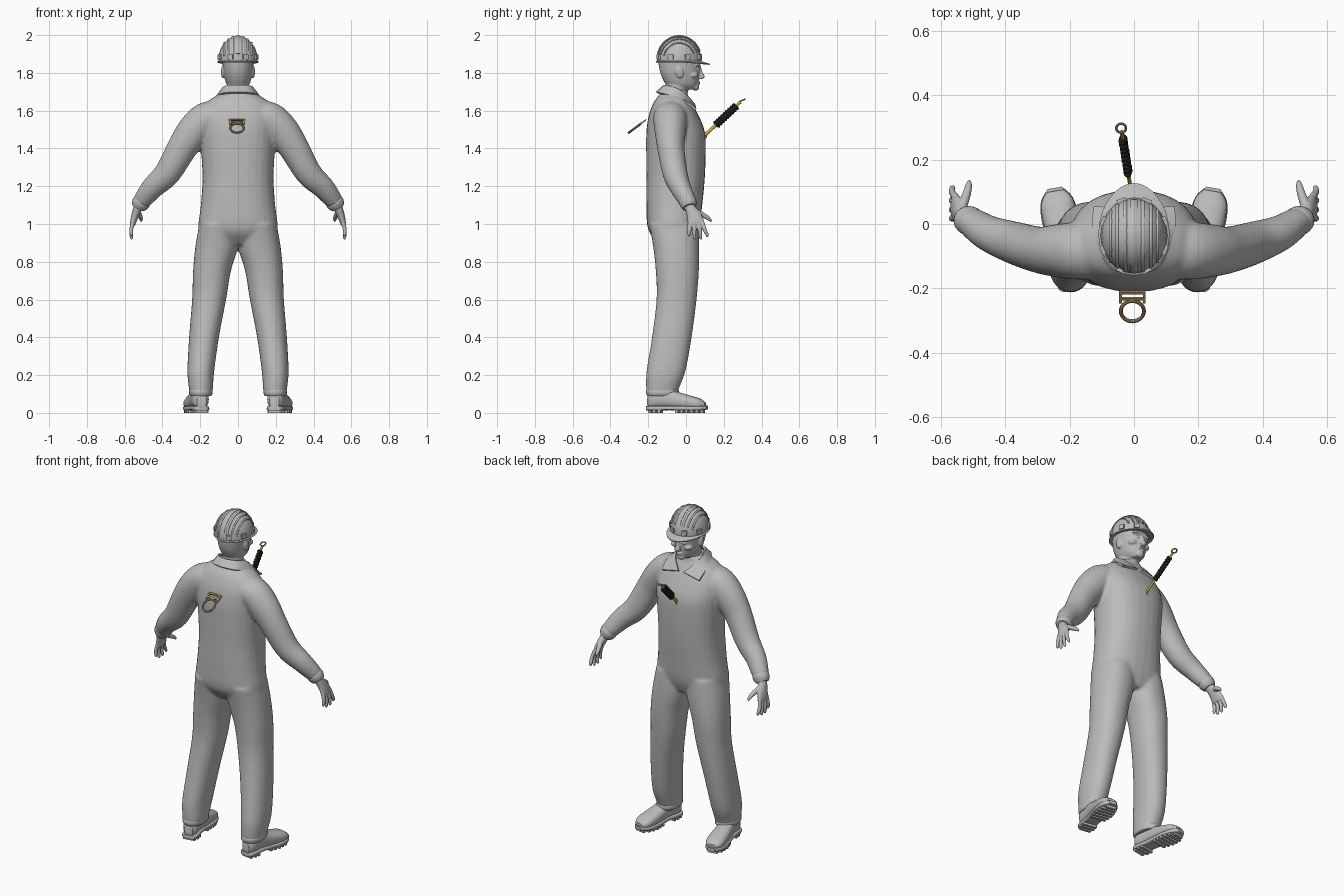
import bpy, bmesh, math
from mathutils import Vector, Matrix

cube = bpy.data.objects.get("Cube")
if cube:
    bpy.data.objects.remove(cube, do_unlink=True)

X, Y, Z = Vector((1, 0, 0)), Vector((0, 1, 0)), Vector((0, 0, 1))


def material(name, rgb):
    m = bpy.data.materials.new(name)
    m.use_nodes = True
    m.diffuse_color = (*rgb, 1)
    m.node_tree.nodes["Principled BSDF"].inputs["Base Color"].default_value = (*rgb, 1)
    return m


GREY = material("plain grey", (0.5, 0.5, 0.5))
TAN = material("tan metal", (0.42, 0.31, 0.15))
YELLOW = material("yellow metal", (0.55, 0.38, 0.04))
BLACK = material("black rubber", (0.015, 0.015, 0.015))


def finish(bm, name, mat, voxel=0, smooth=0, thick=0, angle=40):
    """Turn a bmesh into an object; a voxel size fuses its overlapping shells."""
    bmesh.ops.recalc_face_normals(bm, faces=bm.faces)
    mesh = bpy.data.meshes.new(name)
    bm.to_mesh(mesh)
    bm.free()
    mesh.materials.append(mat)
    ob = bpy.data.objects.new(name, mesh)
    bpy.context.collection.objects.link(ob)
    bpy.ops.object.select_all(action="DESELECT")
    ob.select_set(True)
    bpy.context.view_layer.objects.active = ob
    if thick:
        ob.modifiers.new("thickness", "SOLIDIFY").thickness = thick
    if voxel:
        r = ob.modifiers.new("fuse", "REMESH")
        r.mode, r.voxel_size = "VOXEL", voxel
        s = ob.modifiers.new("soften", "SMOOTH")
        s.factor, s.iterations = 0.5, smooth
    for m in list(ob.modifiers):
        bpy.ops.object.modifier_apply(modifier=m.name)
    bpy.ops.object.shade_smooth_by_angle(angle=math.radians(angle))
    return ob


def spline(rows, steps):
    """Catmull-Rom interpolation of rows of numbers."""
    out = []
    for i in range(len(rows) - 1):
        p = [rows[max(0, min(len(rows) - 1, i + k))] for k in (-1, 0, 1, 2)]
        for s in range(steps):
            t = s / steps
            out.append([b + 0.5 * t * (c - a + t * (2*a - 5*b + 4*c - d + t * (3*(b - c) + d - a)))
                        for a, b, c, d in zip(*p)])
    return out + [list(rows[-1])]


def loft(bm, rows, ref=Y, flat=None, power=2.0, sides=28, steps=4, side=1, mat=None):
    """Skin rounded sections given as (x, y, z, half width, half depth)."""
    rows = spline(rows, steps)
    pts = [Vector(r[:3]) for r in rows]
    rings = []
    for i, r in enumerate(rows):
        t = flat or (pts[min(i + 1, len(pts) - 1)] - pts[max(i - 1, 0)]).normalized()
        u = ref.cross(t).normalized()
        v = t.cross(u)
        ring = []
        for k in range(sides):
            c, s = math.cos(math.tau * k / sides), math.sin(math.tau * k / sides)
            p = pts[i] + u * r[3] * math.copysign(abs(c) ** (2 / power), c) \
                + v * r[4] * math.copysign(abs(s) ** (2 / power), s)
            p.x *= side
            ring.append(bm.verts.new(mat @ p if mat else p))
        rings.append(ring)
    for a, b in zip(rings, rings[1:]):
        for k in range(sides):
            bm.faces.new((a[k], a[k - 1], b[k - 1], b[k]))
    bm.faces.new(rings[0])
    bm.faces.new(rings[-1])


def ball(bm, loc, size, rot=None):
    m = Matrix.Translation(loc) @ (rot or Matrix()) @ Matrix.Diagonal((*size, 1))
    bmesh.ops.create_uvsphere(bm, u_segments=20, v_segments=12, radius=1, matrix=m)


def box(bm, loc, size, mat=Matrix()):
    m = mat @ Matrix.Translation(loc) @ Matrix.Diagonal((*size, 1))
    bmesh.ops.create_cube(bm, size=1, matrix=m)


def hoop(bm, radius, wire, mat, squash=1.0):
    """Closed ring of round wire in the local xy plane."""
    n, w = 28, 8
    v = [[bm.verts.new(mat @ Vector((
        (radius + wire * math.cos(math.tau * j / w)) * math.cos(math.tau * i / n),
        (radius + wire * math.cos(math.tau * j / w)) * math.sin(math.tau * i / n) * squash,
        wire * math.sin(math.tau * j / w)))) for j in range(w)] for i in range(n)]
    for i in range(n):
        for j in range(w):
            bm.faces.new((v[i - 1][j - 1], v[i][j - 1], v[i][j], v[i - 1][j]))


# Coverall: torso, legs and sleeves fused into one skin
bm = bmesh.new()
loft(bm, [(0, -.05, .89, .17, .09), (0, -.065, .97, .21, .135), (0, -.062, 1.1, .197, .148),
          (0, -.055, 1.25, .188, .155), (0, -.053, 1.42, .198, .158), (0, -.056, 1.5, .203, .153),
          (0, -.066, 1.58, .2, .13), (0, -.07, 1.645, .165, .10), (0, -.066, 1.685, .105, .075),
          (0, -.055, 1.71, .07, .065)], flat=Z, power=2.3)
for s in (1, -1):
    loft(bm, [(.197, -.125, .095, .058, .082), (.196, -.125, .125, .063, .086),
              (.197, -.106, .22, .071, .103), (.18, -.075, .4, .079, .105),
              (.153, -.05, .6, .09, .106), (.138, -.046, .75, .1, .114),
              (.113, -.052, .88, .113, .122), (.1, -.065, 1.0, .105, .13)],
         flat=Z, power=2.2, side=s)
    loft(bm, [(.10, -.08, 1.58, .075, .09), (.17, -.083, 1.555, .09, .09),
              (.235, -.083, 1.49, .09, .083), (.295, -.08, 1.404, .08, .072),
              (.373, -.058, 1.27, .07, .066), (.45, -.03, 1.195, .06, .056),
              (.497, .0, 1.137, .051, .048), (.513, .01, 1.115, .045, .043)], side=s)
finish(bm, "coverall", GREY, voxel=.009, smooth=6)

# Hem and cuff bands
bm = bmesh.new()
for s in (1, -1):
    loft(bm, [(.197, -.125, .09, .055, .08), (.197, -.125, .1, .061, .086),
              (.197, -.125, .118, .061, .087), (.197, -.125, .126, .056, .08)],
         flat=Z, power=2.2, side=s, steps=2)
    loft(bm, [(.50, .003, 1.13, .043, .041), (.51, .009, 1.118, .048, .046),
              (.52, .014, 1.102, .046, .043), (.528, .018, 1.088, .037, .036)], side=s, steps=2)
finish(bm, "hem_bands", GREY)

# Turned-down collar with two points at the chest
bm = bmesh.new()
upper = [(0, -.122, 1.735), (.055, -.108, 1.735), (.083, -.055, 1.722), (.068, .005, 1.685), (.018, .05, 1.632)]
lower = [(0, -.158, 1.7), (.075, -.138, 1.695), (.115, -.065, 1.677), (.13, .0, 1.652), (.125, .055, 1.612)]
for s in (1, -1):
    a, b = [[bm.verts.new((p[0] * s, p[1], p[2])) for p in spline(e, 4)] for e in (upper, lower)]
    for i in range(len(a) - 1):
        bm.faces.new((a[i], a[i + 1], b[i + 1], b[i]))
bmesh.ops.remove_doubles(bm, verts=bm.verts, dist=.0005)
finish(bm, "collar", GREY, thick=.012)

# Head, neck and face
bm = bmesh.new()
loft(bm, [(0, -.055, 1.62, .058, .058), (0, -.05, 1.7, .058, .06), (0, -.045, 1.76, .058, .06)], flat=Z)
loft(bm, [(0, -.01, 1.712, .036, .058), (0, -.022, 1.738, .06, .083), (0, -.03, 1.78, .073, .099),
          (0, -.034, 1.82, .079, .107), (0, -.036, 1.87, .083, .11), (0, -.036, 1.92, .08, .1),
          (0, -.036, 1.96, .055, .07)], flat=Z, power=2.2)
loft(bm, [(0, .068, 1.835, .009, .01), (0, .078, 1.8, .011, .012), (0, .084, 1.779, .016, .016),
          (0, .074, 1.768, .015, .014)], flat=Z, sides=14)
ball(bm, (0, .05, 1.724), (.027, .02, .018))
ball(bm, (0, .064, 1.752), (.024, .013, .005))
ball(bm, (0, .062, 1.741), (.021, .013, .006))
for s in (1, -1):
    ball(bm, (s * .031, .063, 1.84), (.03, .017, .008))
    ball(bm, (s * .03, .062, 1.818), (.014, .011, .008))
    ball(bm, (s * .045, .04, 1.788), (.024, .026, .016))
    ball(bm, (s * .081, -.035, 1.805), (.009, .021, .033), Matrix.Rotation(.2, 4, "X"))
finish(bm, "head", GREY, voxel=.0045, smooth=3)

# Helmet shell, ridges and rim clips
RX, RY, RZ, CY, CZ = .104, .118, .128, -.036, 1.868
bm = bmesh.new()
ball(bm, (0, CY, CZ), (RX, RY, RZ))
bmesh.ops.bisect_plane(bm, geom=bm.verts[:] + bm.edges[:] + bm.faces[:], plane_co=(0, 0, CZ - .006),
                       plane_no=-Z, clear_outer=True)
for x, r in ((0, .011), (-.028, .006), (.028, .006), (-.052, .005), (.052, .005), (-.073, .005), (.073, .005)):
    k = math.sqrt(1 - (x / RX) ** 2)
    arc = [math.radians(d) for d in range(22, 166, 13)]
    loft(bm, [(x, CY + RY * k * math.cos(a), CZ + RZ * k * math.sin(a), .004, r) for a in arc],
         ref=X, sides=10, steps=2)
for i in range(8):
    a = math.tau * (i + .5) / 8
    m = Matrix.Translation((RX * math.cos(a), CY + RY * math.sin(a), CZ + .016)) @ Matrix.Rotation(a, 4, "Z")
    box(bm, (0, 0, 0), (.012, .03, .026), m)
finish(bm, "helmet_shell", GREY)

# Helmet rim, stretched forward into a peak
bm = bmesh.new()
rings = []
for grow, drop in ((-.012, 0), (.0, -.002), (.006, -.006)):
    ring = []
    for i in range(48):
        c, s = math.cos(math.tau * i / 48), math.sin(math.tau * i / 48)
        f = max(0, s) ** 1.5 if grow >= 0 else 0
        reach = .03 if grow == 0 else .039
        ring.append(bm.verts.new(((RX + grow) * c * (1 + .12 * f * (1 - f)),
                                  CY + (RY + grow) * s + f * reach, CZ - .002 + drop - .012 * f)))
    rings.append(ring)
for a, b in zip(rings, rings[1:]):
    for i in range(48):
        bm.faces.new((a[i - 1], a[i], b[i], b[i - 1]))
finish(bm, "helmet_peak", GREY, thick=.006)

# Hands with spread fingers
for s, label in ((1, "left"), (-1, "right")):
    bm = bmesh.new()
    loft(bm, [(.518, .014, 1.11, .028, .031), (.532, .024, 1.08, .024, .029), (.545, .042, 1.045, .02, .038),
              (.555, .052, 1.01, .016, .043), (.557, .054, .992, .012, .04)], side=s)
    for y0, y1, tip in ((.02, .016, .935), (.043, .045, .918), (.066, .078, .918), (.085, .112, .93)):
        loft(bm, [(.555, y0, 1.015, .011, .011), (.565, (y0 + y1) / 2, .972, .0105, .0105),
                  (.564, y1, tip + .012, .009, .009), (.561, y1, tip, .004, .004)], sides=12, side=s)
    loft(bm, [(.538, .045, 1.07, .016, .016), (.523, .085, 1.05, .014, .014), (.514, .118, 1.03, .011, .011),
              (.512, .135, 1.013, .005, .005)], ref=X, sides=12, side=s)
    finish(bm, label + "_hand", GREY, voxel=.0035, smooth=3)

# Work shoes with treaded soles
for s, label in ((1, "left"), (-1, "right")):
    m = Matrix.Translation((s * .192, -.205, 0)) @ Matrix.Rotation(-s * .17, 4, "Z")
    bm = bmesh.new()
    loft(bm, [(0, .004, .062, .026, .036), (0, .03, .072, .043, .05), (0, .1, .078, .045, .053),
              (0, .17, .064, .05, .045), (0, .23, .055, .054, .037), (0, .28, .048, .05, .029),
              (0, .312, .04, .028, .015)], ref=Z, flat=Y, power=2.4, mat=m)
    finish(bm, label + "_shoe", GREY)
    bm = bmesh.new()
    loft(bm, [(0, -.002, .024, .028, .012), (0, .02, .024, .044, .012), (0, .12, .026, .043, .012),
              (0, .22, .024, .057, .012), (0, .285, .025, .05, .012), (0, .322, .028, .022, .01)],
         ref=Z, flat=Y, power=5, mat=m)
    for y, w in ((.018, .07), (.044, .084), (.07, .084), (.165, .09), (.192, .1), (.219, .108),
                 (.246, .104), (.273, .092), (.298, .06)):
        box(bm, (0, y, .009), (w, .015, .018), m)
    finish(bm, label + "_sole", GREY)

# Harness ring standing out from the back
down = Vector((0, -.1, -.075)).normalized()
m = Matrix.Translation((-.005, -.21, 1.553)) @ Matrix((X, down, X.cross(down))).transposed().to_4x4()
bm = bmesh.new()
for y in (.004, .028):
    box(bm, (0, y, 0), (.082, .009, .008), m)
for x in (-.037, .037):
    box(bm, (x, .022, 0), (.009, .044, .008), m)
hoop(bm, .036, .006, m @ Matrix.Translation((0, .076, 0)), 1.1)
finish(bm, "back_ring", TAN)

# Lanyard rod leaving the chest, with a ribbed shock absorber
start, end = Vector((-.008, .095, 1.465)), Vector((-.04, .298, 1.655))
axis = (end - start).normalized()
u = Y.cross(axis).normalized()
m = Matrix.Translation(start) @ Matrix((u, axis.cross(u), axis)).transposed().to_4x4()
length = (end - start).length
bm = bmesh.new()
loft(bm, [(0, 0, .01, .006, .009), (0, 0, length - .015, .006, .008)], flat=Z, sides=12, steps=1, mat=m)
hoop(bm, .012, .004, m @ Matrix.Rotation(math.pi / 2, 4, "Y"))
finish(bm, "lanyard_rod", YELLOW)
bm = bmesh.new()
ribs = [(0, 0, .085 + i * .0085, *((.014, .023) if i % 2 else (.011, .018))) for i in range(19)]
loft(bm, ribs, flat=Z, sides=16, steps=1, mat=m)
finish(bm, "shock_absorber", BLACK, angle=25)
bm = bmesh.new()
hoop(bm, .015, .004, Matrix.Translation(end) @ Matrix.Rotation(.4, 4, "X"))
finish(bm, "lanyard_end_ring", TAN)
